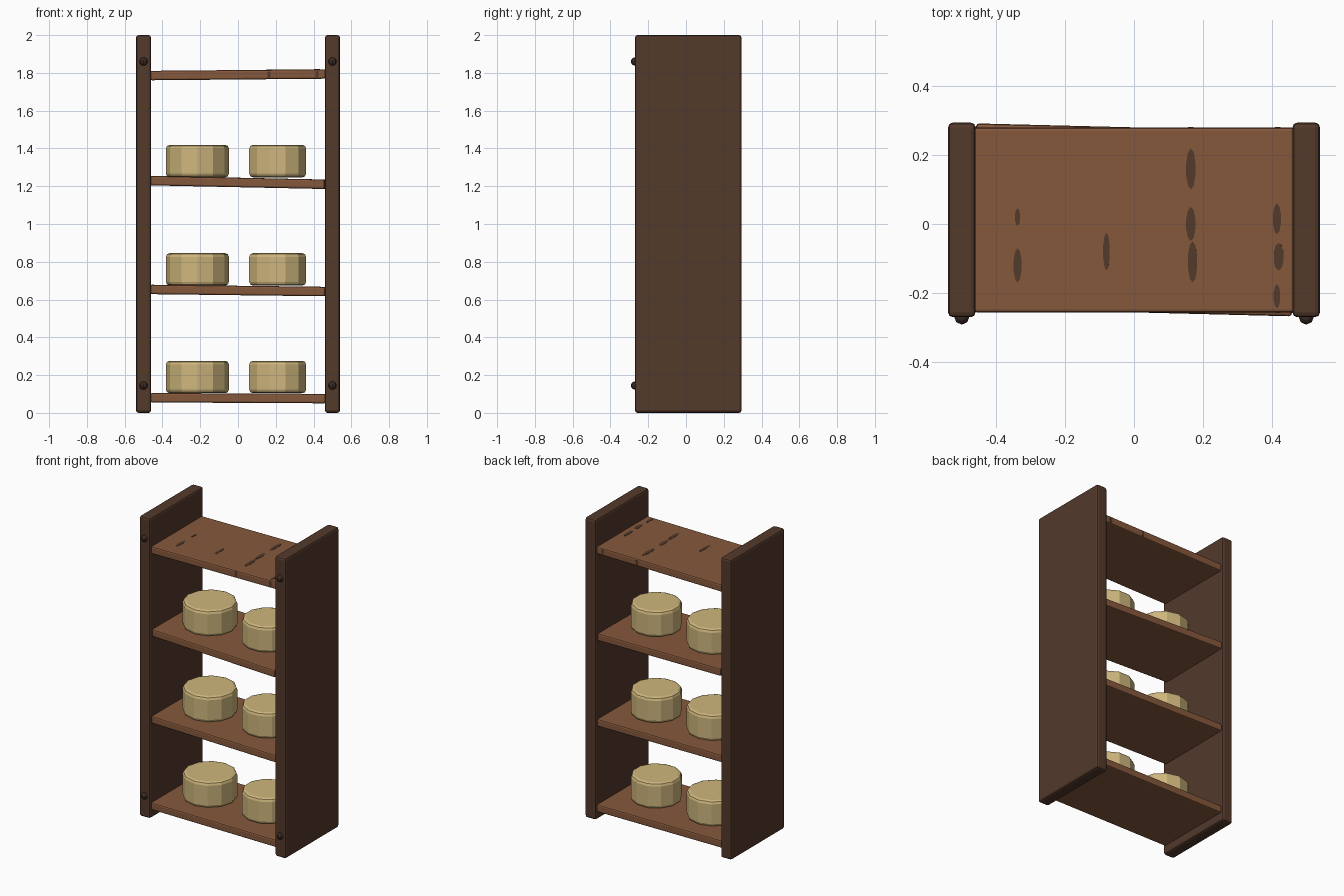
import bpy, bmesh, math
from mathutils import Matrix, Vector

cube = bpy.data.objects.get("Cube")
if cube:
    bpy.data.objects.remove(cube, do_unlink=True)


def material(name, rgb):
    m = bpy.data.materials.new(name)
    m.use_nodes = True
    m.diffuse_color = (*rgb, 1)
    m.node_tree.nodes["Principled BSDF"].inputs["Base Color"].default_value = (*rgb, 1)
    return m


DARK = material("dark wood", (0.087, 0.041, 0.024))
WOOD = material("reddish wood", (0.238, 0.098, 0.045))
CREAM = material("pale cream", (0.62, 0.47, 0.205))
IRON = material("dark iron", (0.045, 0.026, 0.02))


def finish(name, bm, mat, loc, rot=(0, 0, 0), bevel=0, segments=2):
    me = bpy.data.meshes.new(name)
    bm.to_mesh(me)
    bm.free()
    me.materials.append(mat)
    ob = bpy.data.objects.new(name, me)
    ob.location = loc
    ob.rotation_euler = rot
    bpy.context.collection.objects.link(ob)
    if bevel:
        mod = ob.modifiers.new("soft edges", "BEVEL")
        mod.width = bevel
        mod.segments = segments
        mod.limit_method = "ANGLE"
        mod.angle_limit = math.radians(40)
    return ob


def box(name, size, mat, loc, rot=(0, 0, 0), bevel=0):
    bm = bmesh.new()
    bmesh.ops.create_cube(bm, size=1)
    bmesh.ops.scale(bm, vec=size, verts=bm.verts)
    return finish(name, bm, mat, loc, rot, bevel)


def cylinder(name, radius, height, sides, turn, mat, loc, bevel=0, squash=1, rot=(0, 0, 0)):
    bm = bmesh.new()
    bmesh.ops.create_cone(bm, cap_ends=True, segments=sides, radius1=radius,
                          radius2=radius, depth=height,
                          matrix=Matrix.Rotation(math.radians(turn), 4, "Z"))
    bmesh.ops.scale(bm, vec=(1, squash, 1), verts=bm.verts)
    return finish(name, bm, mat, loc, rot, bevel)


# Side panels with bolt heads on their front edges
for side, x in (("right", -0.5), ("left", 0.5)):
    box(side + "_side_panel", (0.08, 0.565, 2), DARK, (x, 0.012, 1), bevel=0.014)
    for level, z in (("lower", 0.145), ("upper", 1.86)):
        bm = bmesh.new()
        bmesh.ops.create_uvsphere(bm, u_segments=8, v_segments=6, radius=0.022)
        finish(f"{side}_{level}_bolt", bm, IRON, (x, -0.27, z))

# Shelves, each slightly crooked
shelves = (("bottom", 0.078, 0.005, 0), ("lower", 0.648, 0.012, -0.012),
           ("upper", 1.22, 0.021, -0.025), ("top", 1.79, -0.009, 0))
for name, z, tilt, yaw in shelves:
    box(name + "_shelf", (0.93, 0.537, 0.05), WOOD, (0, 0.012, z), (0, tilt, yaw), 0.009)

# Round cheeses, two on each of the three lower shelves
for name, z in (("bottom", 0.19), ("lower", 0.76), ("upper", 1.333)):
    cylinder(name + "_cheese_right", 0.167, 0.172, 12, 0, CREAM, (-0.215, 0.012, z), 0.02)
    cylinder(name + "_cheese_left", 0.156, 0.172, 12, 15, CREAM, (0.21, 0.012, z), 0.02)

# Worn dark streaks on the top shelf, as thin plates
streaks = ((-0.338, 0.02, 0.008, 0.025), (-0.338, -0.12, 0.012, 0.05),
           (-0.08, -0.08, 0.01, 0.055), (0.165, 0.16, 0.014, 0.06),
           (0.165, 0, 0.014, 0.05), (0.17, -0.11, 0.014, 0.06),
           (0.415, 0.015, 0.012, 0.045), (0.42, -0.095, 0.015, 0.04),
           (0.415, -0.21, 0.01, 0.035))
for i, (x, y, half_w, half_l) in enumerate(streaks):
    cylinder(f"wood_streak_{i + 1}", half_w, 0.003, 10, 0, DARK,
             (x, y, 1.815 + 0.009 * x), squash=half_l / half_w, rot=(0, -0.009, 0))
for x in (0.165, 0.418):
    for face, y in (("front", -0.2565), ("back", 0.2805)):
        box(f"{face}_edge_streak", (0.016, 0.003, 0.034), DARK, (x, y, 1.79 + 0.009 * x))
